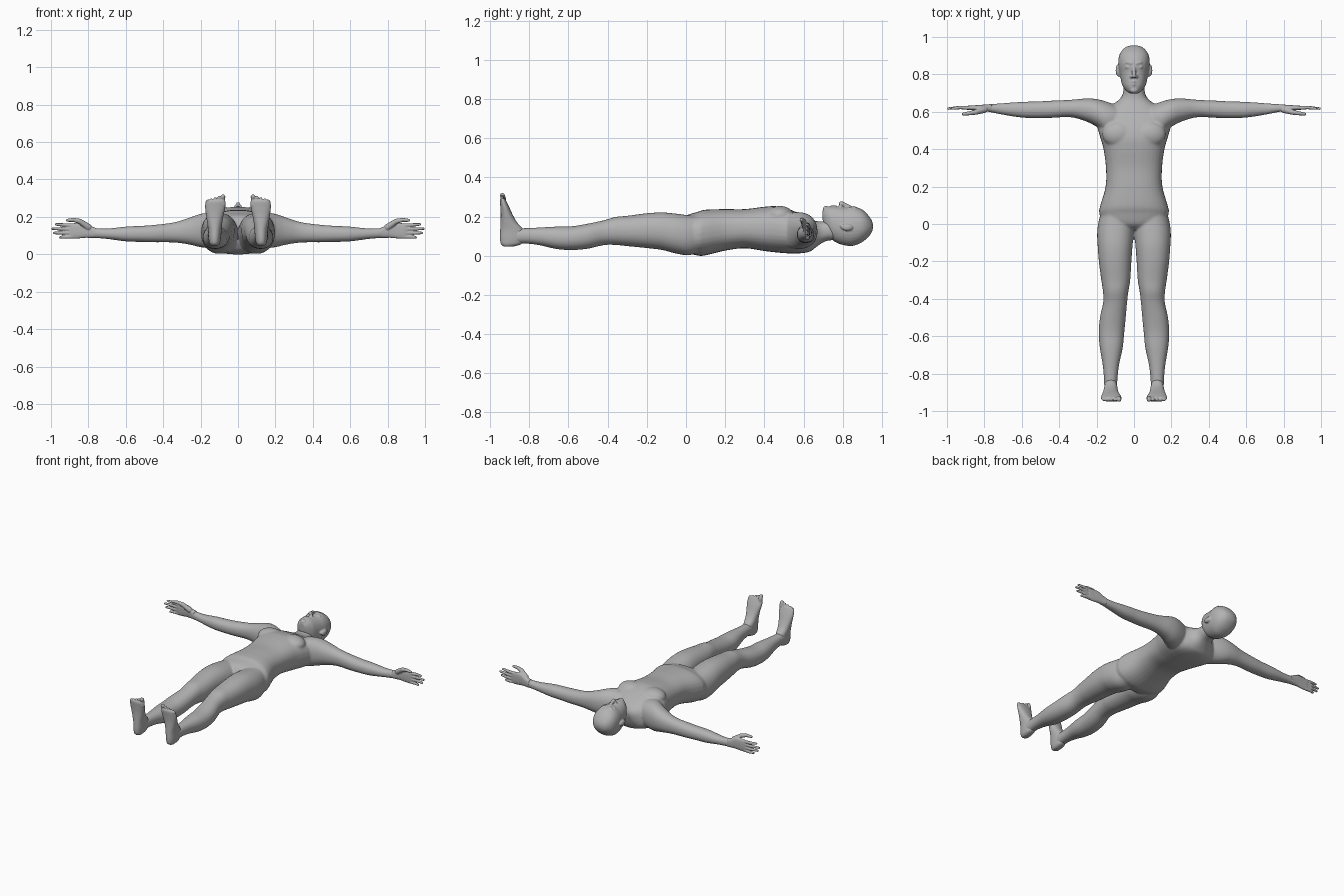
import bpy
import bmesh
import math
from mathutils import Matrix, Vector

default_cube = bpy.data.objects.get("Cube")
if default_cube:
    bpy.data.objects.remove(default_cube)

skin = bpy.data.materials.new("plain_grey_skin")
skin.use_nodes = True
colour = (.45, .45, .45, 1)
skin.diffuse_color = colour
skin.node_tree.nodes["Principled BSDF"].inputs["Base Color"].default_value = colour

SIDES = 32
STEPS = 5


def spline(a, b, c, d, t):
    """Smooth interpolation between b and c."""
    return b + .5 * t * (c - a + t * (2 * a - 5 * b + 4 * c - d + t * (3 * (b - c) + d - a)))


def smooth_rows(rows):
    result = []
    last = len(rows) - 1
    for i in range(last):
        quad = [rows[max(i - 1, 0)], rows[i], rows[i + 1], rows[min(i + 2, last)]]
        for step in range(STEPS):
            result.append([spline(*values, step / STEPS) for values in zip(*quad)])
    result.append(list(rows[last]))
    return result


def loft(bm, axis, rows, side=1, power=2.2):
    """Rows hold: position on the axis, then low and high limits of the other two axes."""
    rings = []
    for t, a_low, a_high, b_low, b_high in smooth_rows(rows):
        ring = []
        for k in range(SIDES):
            angle = math.tau * k / SIDES
            c, s = math.cos(angle), math.sin(angle)
            u = math.copysign(abs(c) ** (2 / power), c)
            v = math.copysign(abs(s) ** (2 / power), s)
            a = (a_low + a_high + u * (a_high - a_low)) / 2
            b = (b_low + b_high + v * (b_high - b_low)) / 2
            point = {"x": (t, a, b), "y": (a, t, b), "z": (a, b, t)}[axis]
            ring.append(bm.verts.new((side * point[0], point[1], point[2])))
        rings.append(ring)
    for lower, upper in zip(rings, rings[1:]):
        for k in range(SIDES):
            n = (k + 1) % SIDES
            bm.faces.new((lower[k], lower[n], upper[n], upper[k]))
    bm.faces.new(rings[0])
    bm.faces.new(rings[-1])


def symmetric(rows):
    """Expand half widths to low and high limits."""
    return [(t, -half, half, low, high) for t, half, low, high in rows]


def ellipsoid(bm, centre, radii):
    matrix = Matrix.Translation(centre) @ Matrix.Diagonal((*radii, 1))
    bmesh.ops.create_uvsphere(bm, u_segments=24, v_segments=16, radius=1, matrix=matrix)


def limb(bm, points, radii, side=1):
    """Rounded tube through a few points."""
    points = [Vector((side * x, y, z)) for x, y, z in points]
    for point, radius in zip(points, radii):
        ellipsoid(bm, point, (radius, radius, radius))
    for p, q, r, s in zip(points, points[1:], radii, radii[1:]):
        turn = (q - p).to_track_quat("Z", "Y").to_matrix().to_4x4()
        bmesh.ops.create_cone(bm, cap_ends=True, segments=16, radius1=r, radius2=s,
                              depth=(q - p).length,
                              matrix=Matrix.Translation((p + q) / 2) @ turn)


def finish(bm, name, voxel, smoothing):
    """Fuse the overlapping pieces into one smooth skin."""
    bmesh.ops.recalc_face_normals(bm, faces=bm.faces)
    mesh = bpy.data.meshes.new(name)
    bm.to_mesh(mesh)
    bm.free()
    mesh.materials.append(skin)
    obj = bpy.data.objects.new(name, mesh)
    bpy.context.scene.collection.objects.link(obj)
    remesh = obj.modifiers.new("fuse", "REMESH")
    remesh.mode = "VOXEL"
    remesh.voxel_size = voxel
    remesh.use_smooth_shade = True
    soften = obj.modifiers.new("soften", "SMOOTH")
    soften.factor = .5
    soften.iterations = smoothing


# Body: torso with neck, arms and legs
torso = [
    (-.03, .07, .06, .17), (0, .16, .02, .205), (.06, .186, .001, .224),
    (.1, .18, .002, .235), (.2, .152, .026, .238), (.3, .15, .038, .238),
    (.4, .163, .024, .25), (.46, .18, .017, .253), (.52, .195, .012, .24),
    (.58, .19, .012, .215), (.63, .13, .02, .19), (.66, .085, .04, .178),
    (.69, .062, .062, .175), (.72, .057, .076, .178), (.76, .055, .08, .18),
]
arm = [
    (.06, .5, .62, .05, .2), (.14, .48, .652, .034, .222), (.2, .52, .668, .038, .216),
    (.26, .55, .671, .052, .196), (.34, .571, .664, .063, .171), (.45, .567, .659, .064, .157),
    (.52, .566, .655, .066, .152), (.6, .569, .653, .069, .148),
    (.7, .584, .646, .082, .138), (.78, .6, .64, .088, .142),
]
leg = [
    (.1, .02, .16, .03, .2), (.02, .003, .188, .003, .206), (-.05, .002, .197, .011, .215),
    (-.12, .008, .194, .029, .221), (-.2, .014, .188, .039, .217), (-.3, .02, .175, .049, .204),
    (-.36, .03, .166, .055, .198), (-.42, .037, .165, .054, .181), (-.5, .044, .182, .036, .164),
    (-.58, .052, .188, .029, .151), (-.66, .06, .183, .034, .149),
    (-.75, .079, .168, .054, .144), (-.82, .088, .161, .062, .141), (-.87, .09, .16, .06, .14),
]
bm = bmesh.new()
loft(bm, "y", symmetric(torso), power=2.4)
for side in (1, -1):
    loft(bm, "x", arm, side)
    loft(bm, "y", leg, side)
    ellipsoid(bm, (side * .085, .48, .205), (.085, .07, .049))
finish(bm, "body", .006, 8)

# Head with jaw, nose, brows, eyes, lips and ears
head = [
    (.698, .022, .18, .232), (.712, .042, .13, .247), (.74, .062, .088, .253),
    (.77, .07, .066, .252), (.81, .078, .053, .249), (.85, .084, .05, .252),
    (.89, .082, .064, .241), (.92, .07, .085, .219), (.945, .045, .113, .186),
    (.955, .015, .14, .16),
]
bm = bmesh.new()
loft(bm, "y", symmetric(head))
limb(bm, [(0, .845, .246), (0, .792, .267)], [.008, .012])
limb(bm, [(-.022, .759, .246), (0, .762, .252), (.022, .759, .246)], [.003, .007, .003])
limb(bm, [(-.02, .748, .245), (0, .746, .251), (.02, .748, .245)], [.003, .007, .003])
ellipsoid(bm, (0, .715, .238), (.022, .016, .016))
for side in (1, -1):
    limb(bm, [(.014, .858, .249), (.034, .864, .242), (.056, .857, .225)], [.006, .007, .005], side)
    ellipsoid(bm, (side * .033, .838, .238), (.014, .008, .011))
    ellipsoid(bm, (side * .013, .788, .252), (.009, .009, .011))
    ellipsoid(bm, (side * .087, .822, .145), (.011, .03, .018))
    ellipsoid(bm, (side * .08, .808, .15), (.01, .022, .012))
finish(bm, "head", .004, 3)

# Hands: flat palm, four fingers and a thumb
palm = [
    (.76, .597, .642, .088, .141), (.79, .602, .639, .088, .152), (.82, .605, .637, .088, .167),
    (.86, .608, .634, .084, .168), (.89, .61, .632, .084, .164), (.905, .614, .628, .09, .158),
]
finger_tips = [.972, .992, .982, .95]
for side, name in ((1, "left_hand"), (-1, "right_hand")):
    bm = bmesh.new()
    loft(bm, "x", palm, side, power=2.6)
    for i, tip in enumerate(finger_tips):
        base = .154 - .02 * i
        end = .16 - .023 * i
        limb(bm, [(.885, .621, base), (.93, .623, (base + end) / 2), (tip, .617, end)],
             [.01, .0095, .007], side)
    limb(bm, [(.8, .612, .145), (.845, .598, .176), (.88, .592, .184), (.913, .588, .182)],
         [.018, .014, .011, .008], side)
    finish(bm, name, .003, 3)

# Feet: heel to ball, then five toes
foot = [
    (.046, .108, .142, -.93, -.885), (.06, .097, .153, -.945, -.84), (.09, .091, .158, -.95, -.82),
    (.13, .088, .16, -.949, -.828), (.17, .084, .165, -.947, -.862), (.21, .077, .171, -.946, -.885),
    (.25, .068, .176, -.948, -.903), (.28, .067, .174, -.95, -.918), (.292, .072, .168, -.946, -.925),
]
for side, name in ((1, "left_foot"), (-1, "right_foot")):
    bm = bmesh.new()
    loft(bm, "z", foot, side)
    for i in range(5):
        x = .08 + .021 * i
        size = .0125 if i == 0 else .01 - .0005 * i
        tip = .308 - .006 * i
        limb(bm, [(x, -.932, .265), (x, -.931, tip - .015), (x, -.938, tip)],
             [size, size * .95, size], side)
    finish(bm, name, .003, 4)
